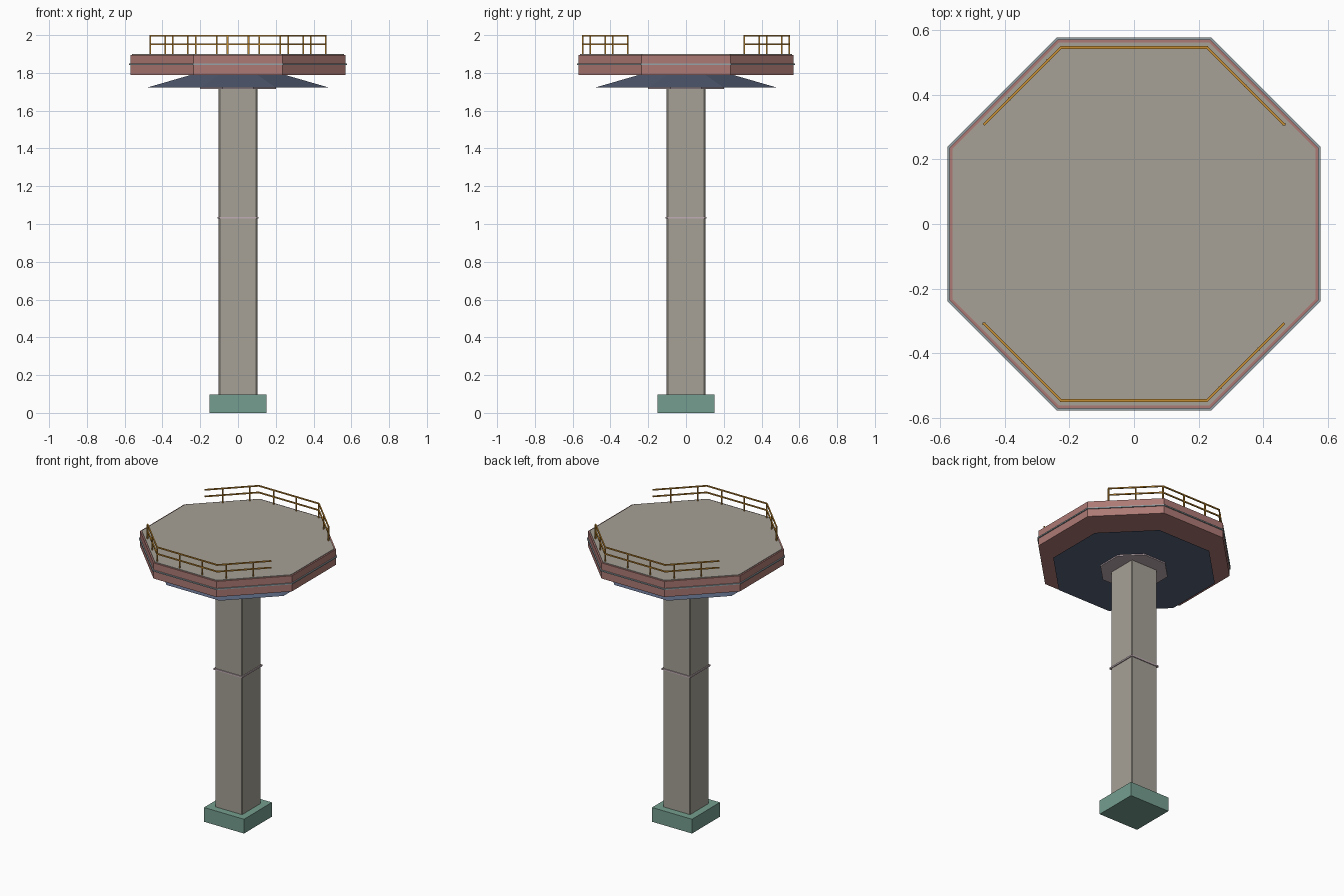
import bpy, bmesh, math
from mathutils import Vector, Matrix

if "Cube" in bpy.data.objects:
    bpy.data.objects.remove(bpy.data.objects["Cube"])


def material(name, rgb):
    m = bpy.data.materials.new(name)
    lin = [((c / 255 + 0.055) / 1.055) ** 2.4 for c in rgb]
    m.diffuse_color = (*lin, 1)
    m.use_nodes = True
    m.node_tree.nodes["Principled BSDF"].inputs["Base Color"].default_value = m.diffuse_color
    return m


concrete = material("warm grey concrete", (166, 161, 151))
green = material("muted green", (117, 158, 143))
pink = material("dusty pink", (174, 122, 117))
blue = material("slate blue", (88, 99, 124))
mauve = material("pale mauve", (192, 174, 180))
trim = material("pale grey trim", (150, 164, 168))
ochre = material("ochre", (196, 140, 52))


def finish(name, bm, mat):
    me = bpy.data.meshes.new(name)
    bmesh.ops.recalc_face_normals(bm, faces=bm.faces)
    bm.to_mesh(me)
    bm.free()
    me.materials.append(mat)
    ob = bpy.data.objects.new(name, me)
    bpy.context.collection.objects.link(ob)
    return ob


def prism(name, sides, a0, a1, z0, z1, mat):
    """Upright prism or frustum; a0/a1 are half widths across flats."""
    bm = bmesh.new()
    k = 1 / math.cos(math.pi / sides)
    rings = []
    for a, z in ((a0, z0), (a1, z1)):
        rings.append([bm.verts.new((a * k * math.cos((i + 0.5) * math.tau / sides),
                                    a * k * math.sin((i + 0.5) * math.tau / sides), z))
                      for i in range(sides)])
    lo, hi = rings
    bm.faces.new(lo[::-1])
    bm.faces.new(hi)
    for i in range(sides):
        j = (i + 1) % sides
        bm.faces.new((lo[i], lo[j], hi[j], hi[i]))
    return finish(name, bm, mat)


# Foot and shaft
prism("base_block", 4, 0.15, 0.15, 0, 0.097, green)
column = prism("column", 4, 0.102, 0.102, 0.09, 1.725, concrete)
bev = column.modifiers.new("edge", "BEVEL")
bev.width, bev.segments = 0.006, 1
prism("column_band", 4, 0.108, 0.108, 1.028, 1.038, mauve)

# Platform, from the underside up
prism("column_collar", 8, 0.2, 0.2, 1.714, 1.73, mauve)
prism("platform_support", 8, 0.482, 0.24, 1.722, 1.792, blue)
prism("platform_slab", 8, 0.57, 0.57, 1.79, 1.896, pink)
prism("platform_trim", 8, 0.577, 0.577, 1.841, 1.849, trim)
prism("deck", 8, 0.561, 0.561, 1.89, 1.9, concrete)


def bar(bm, a, b, w=0.008):
    """Square bar from a to b."""
    d = b - a
    rot = d.to_track_quat('X', 'Z' if abs(d.z) < 1e-6 else 'Y').to_matrix().to_4x4()
    m = Matrix.Translation((a + b) / 2) @ rot @ Matrix.Diagonal((d.length, w, w, 1))
    bmesh.ops.create_cube(bm, size=1, matrix=m)


# Railings: two rails along a bent path, posts at a fixed step
path = [Vector(p) for p in ((-0.464, -0.308, 0), (-0.226, -0.546, 0),
                            (0.226, -0.546, 0), (0.464, -0.308, 0))]


def along(s):
    for a, b in zip(path, path[1:]):
        length = (b - a).length
        if s <= length:
            return a.lerp(b, s / length)
        s -= length
    return path[-1]


for name, turn in (("front_railing", 0), ("back_railing", math.pi)):
    bm = bmesh.new()
    for z in (1.951, 1.996):
        for a, b in zip(path, path[1:]):
            e = (b - a).normalized() * 0.0015
            up = Vector((0, 0, z))
            bar(bm, a - e + up, b + e + up)
    for i in range(7):
        p = along(i * 0.169)
        bar(bm, p + Vector((0, 0, 1.898)), p + Vector((0, 0, 1.996)))
    bmesh.ops.rotate(bm, verts=bm.verts, cent=(0, 0, 0), matrix=Matrix.Rotation(turn, 3, 'Z'))
    finish(name, bm, ochre)
